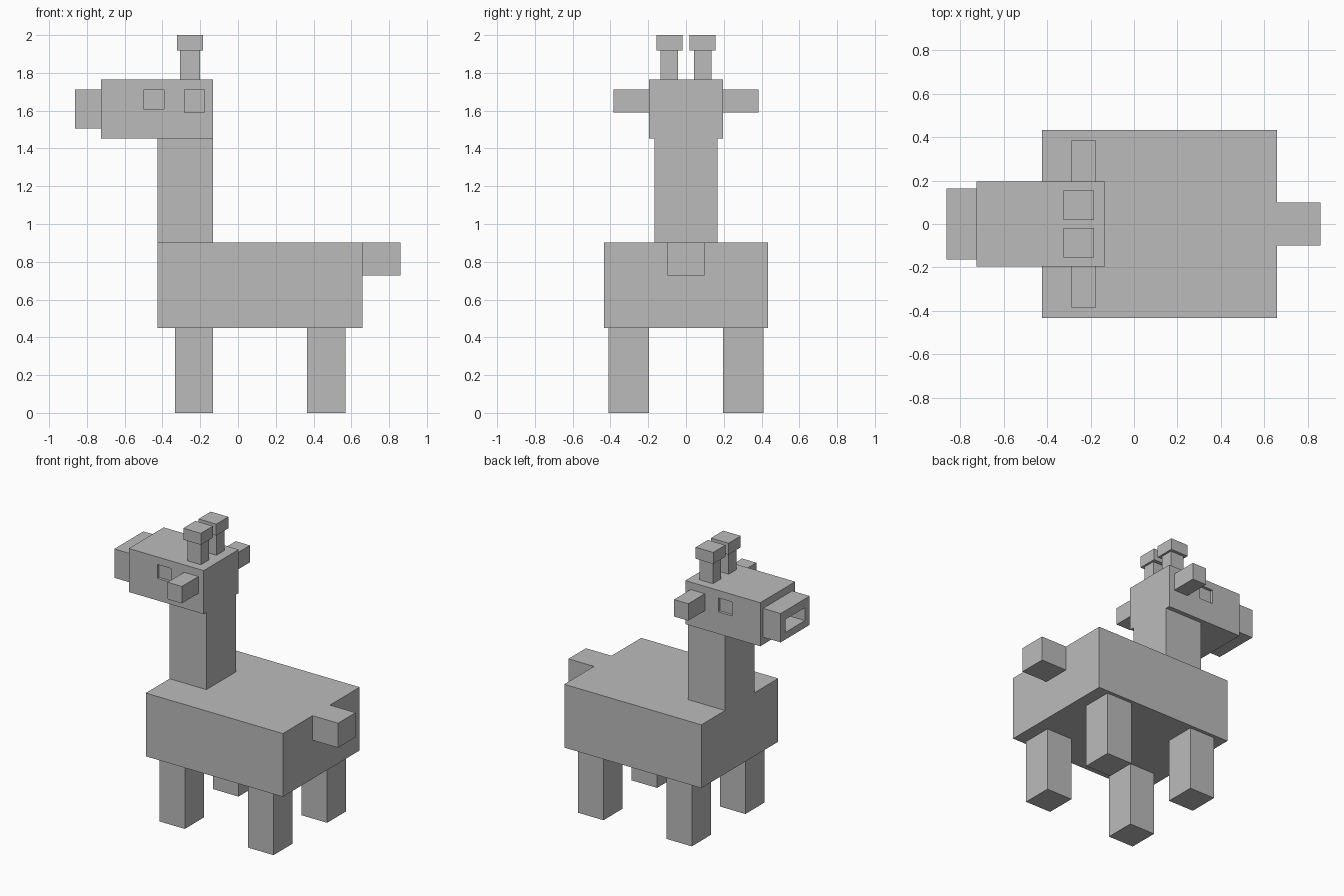
import bpy

if "Cube" in bpy.data.objects:
    bpy.data.objects.remove(bpy.data.objects["Cube"])

grey = bpy.data.materials.new("plain grey")
grey.diffuse_color = (0.5, 0.5, 0.5, 1)
grey.use_nodes = True
grey.node_tree.nodes["Principled BSDF"].inputs["Base Color"].default_value = grey.diffuse_color


def box(name, x, y, z):
    """Box from (min, max) ranges on each axis."""
    ranges = (x, y, z)
    bpy.ops.mesh.primitive_cube_add(size=1, location=[(a + b) / 2 for a, b in ranges])
    ob = bpy.context.object
    ob.name = name
    ob.scale = [b - a for a, b in ranges]
    bpy.ops.object.transform_apply(location=True, rotation=True, scale=True)
    ob.data.materials.append(grey)
    return ob


def pair(name, x, y, z):
    """Two boxes mirrored across the y = 0 plane."""
    return [box("left_" + name, x, (-y[1], -y[0]), z),
            box("right_" + name, x, y, z)]


def carve(target, cutter):
    """Cut a recess and discard the cutter."""
    mod = target.modifiers.new("recess", 'BOOLEAN')
    mod.operation = 'DIFFERENCE'
    mod.solver = 'EXACT'
    mod.object = cutter
    bpy.context.view_layer.objects.active = target
    bpy.ops.object.modifier_apply(modifier=mod.name)
    bpy.data.objects.remove(cutter)


# Body, neck and tail
box("body", (-0.425, 0.658), (-0.434, 0.434), (0.45, 0.902))
box("neck", (-0.425, -0.133), (-0.166, 0.166), (0.902, 1.453))
box("tail", (0.658, 0.86), (-0.099, 0.099), (0.727, 0.902))

# Legs
for name, x in (("front_leg", (-0.333, -0.133)), ("back_leg", (0.365, 0.568))):
    pair(name, x, (0.195, 0.41), (0, 0.45))

# Head with shallow sunken eyes
head = box("head", (-0.725, -0.133), (-0.197, 0.197), (1.453, 1.764))
for eye in pair("eye_cutter", (-0.5, -0.393), (0.177, 0.25), (1.61, 1.71)):
    carve(head, eye)

# Muzzle with a hollow mouth
muzzle = box("muzzle", (-0.863, -0.725), (-0.164, 0.164), (1.505, 1.711))
carve(muzzle, box("mouth_cutter", (-0.95, -0.745), (-0.11, 0.11), (1.556, 1.648)))

# Ears and horns
pair("ear", (-0.287, -0.175), (0.197, 0.384), (1.59, 1.711))
pair("horn_stem", (-0.307, -0.2), (0.043, 0.134), (1.764, 1.918))
pair("horn_cap", (-0.324, -0.185), (0.018, 0.155), (1.918, 2.0))
